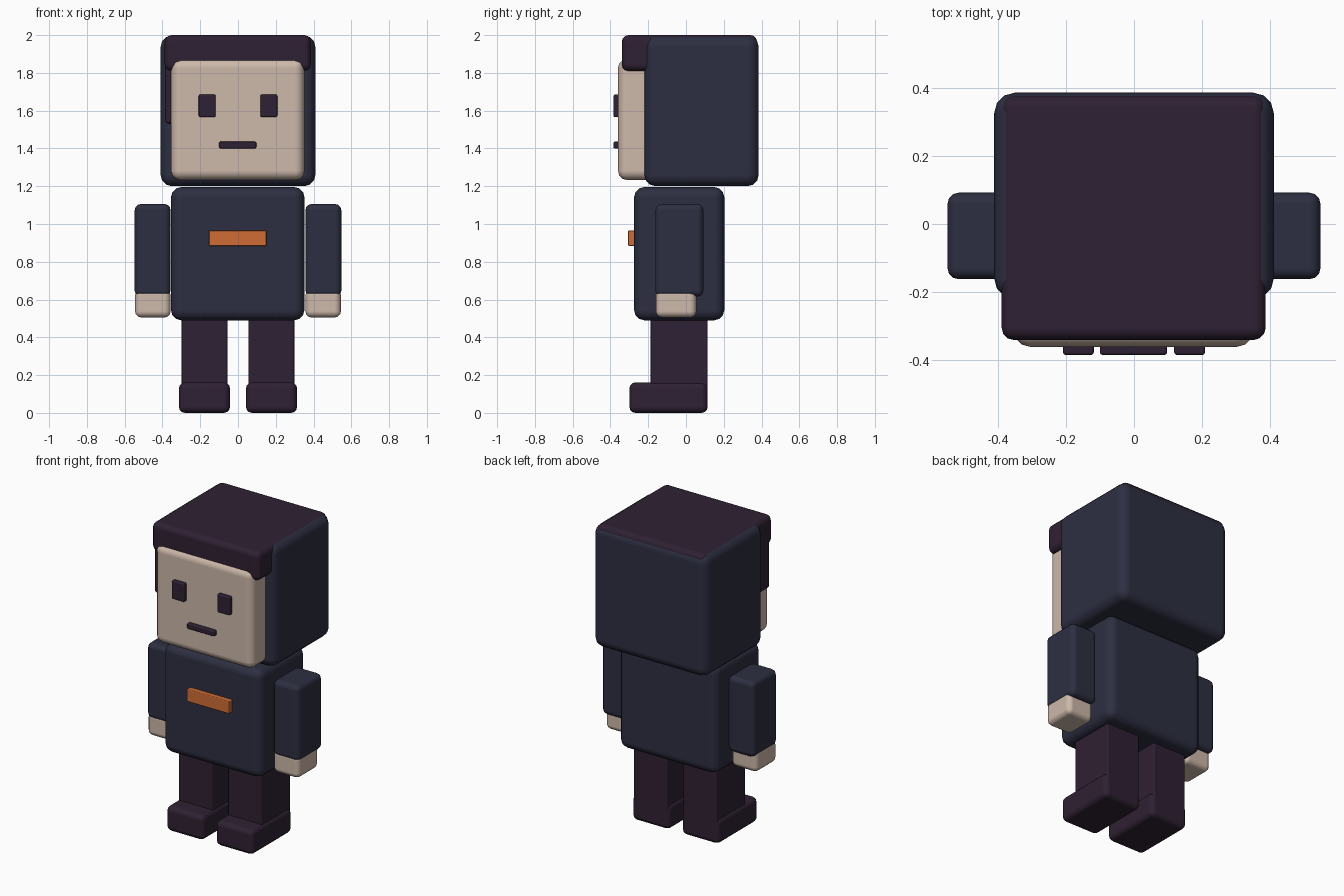
import bpy
import bmesh
from mathutils import Vector

cube = bpy.data.objects.get("Cube")
if cube:
    bpy.data.objects.remove(cube, do_unlink=True)


def material(name, colour):
    mat = bpy.data.materials.new(name)
    mat.use_nodes = True
    rgba = (*colour, 1.0)
    mat.diffuse_color = rgba
    bsdf = next(n for n in mat.node_tree.nodes if n.type == 'BSDF_PRINCIPLED')
    bsdf.inputs["Base Color"].default_value = rgba
    bsdf.inputs["Roughness"].default_value = 0.8
    return mat


navy = material("navy cloth", (0.026, 0.028, 0.053))
plum = material("dark plum", (0.028, 0.015, 0.033))
skin = material("pale skin", (0.61, 0.48, 0.40))
orange = material("orange badge", (0.62, 0.15, 0.035))


def box(name, mat, x, y, z, bevel, segments=3):
    """Rounded box spanning the given (min, max) ranges."""
    low, high = (Vector(c) for c in zip(x, y, z))
    centre, size = (low + high) / 2, high - low
    bm = bmesh.new()
    bmesh.ops.create_cube(bm, size=1)
    bmesh.ops.scale(bm, vec=size, verts=bm.verts)
    mesh = bpy.data.meshes.new(name)
    bm.to_mesh(mesh)
    bm.free()
    mesh.materials.append(mat)
    obj = bpy.data.objects.new(name, mesh)
    obj.location = centre
    bpy.context.collection.objects.link(obj)
    mod = obj.modifiers.new("rounding", 'BEVEL')
    mod.width = bevel
    mod.segments = segments
    mod.limit_method = 'NONE'
    mod.harden_normals = True
    for poly in mesh.polygons:
        poly.use_smooth = True
    return obj


def pair(name, mat, x, y, z, bevel):
    """Matching boxes on the left (+x) and right (-x)."""
    box("left_" + name, mat, x, y, z, bevel)
    box("right_" + name, mat, (-x[1], -x[0]), y, z, bevel)


# Head: hood, face, hair cap and one side lock
box("hood", navy, (-0.41, 0.41), (-0.22, 0.385), (1.2, 1.997), 0.06)
box("face", skin, (-0.355, 0.352), (-0.36, 0.1), (1.232, 1.876), 0.05)
box("hair", plum, (-0.388, 0.386), (-0.34, 0.376), (1.81, 2.0), 0.035)
box("side_lock", plum, (-0.386, -0.32), (-0.315, -0.1), (1.53, 1.9), 0.02)

# Facial features
pair("eye", plum, (0.118, 0.208), (-0.384, -0.34), (1.566, 1.685), 0.008)
box("mouth", plum, (-0.1, 0.097), (-0.384, -0.34), (1.4, 1.436), 0.008)

# Torso and chest badge
box("torso", navy, (-0.355, 0.352), (-0.275, 0.203), (0.49, 1.196), 0.055)
box("chest_badge", orange, (-0.154, 0.15), (-0.306, -0.25), (0.884, 0.966), 0.005)

# Limbs
pair("arm", navy, (0.357, 0.547), (-0.162, 0.092), (0.615, 1.106), 0.033)
pair("hand", skin, (0.357, 0.545), (-0.16, 0.055), (0.505, 0.655), 0.033)
pair("leg", plum, (0.056, 0.298), (-0.187, 0.114), (0.1, 0.55), 0.01)
pair("foot", plum, (0.042, 0.313), (-0.3, 0.115), (0.0, 0.162), 0.033)
